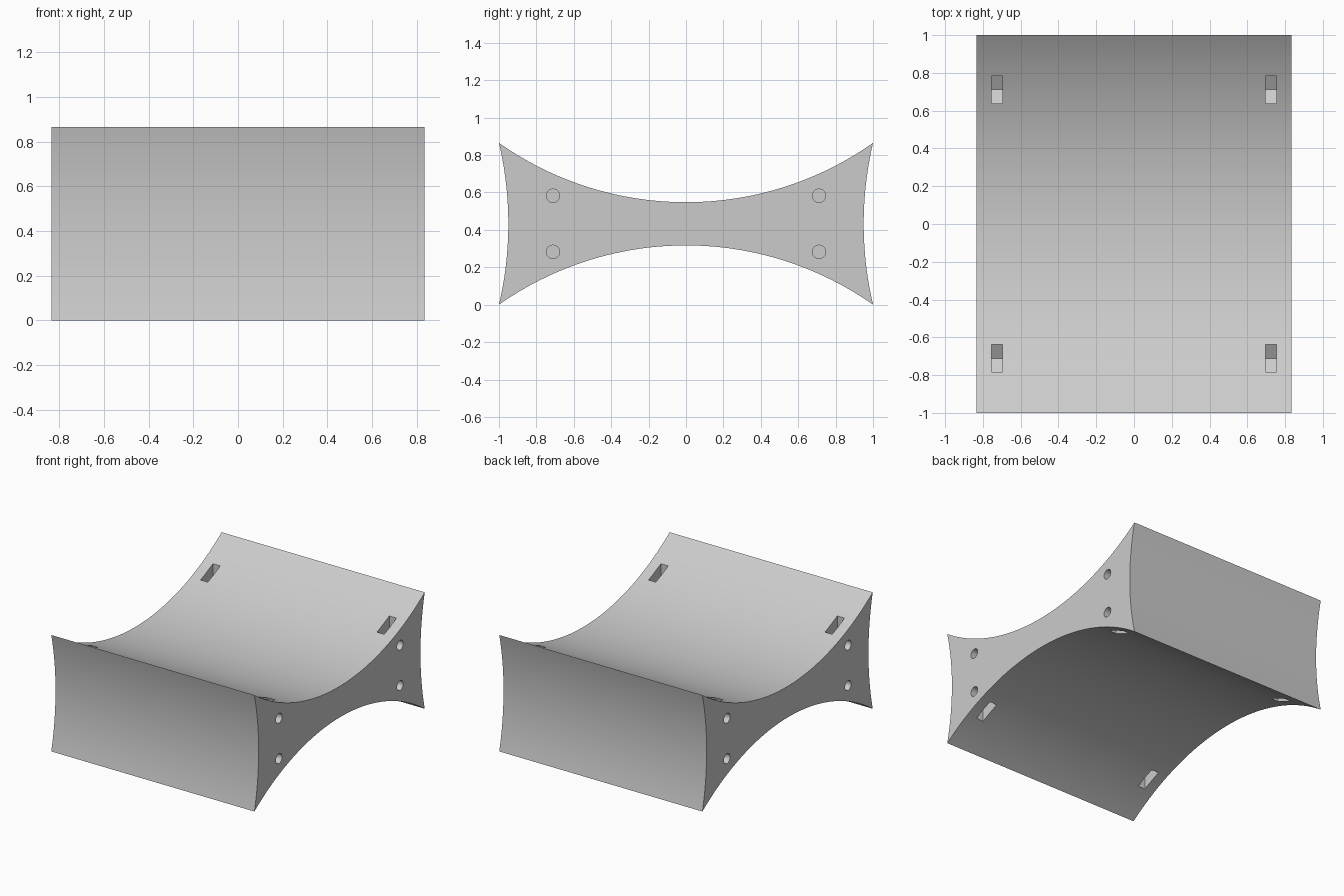
import bpy, bmesh, math
from mathutils import Vector

if "Cube" in bpy.data.objects:
    bpy.data.objects.remove(bpy.data.objects["Cube"])

HALF_X, HEIGHT = 0.835, 0.865
MID = HEIGHT / 2

grey = bpy.data.materials.new("plain grey")
grey.diffuse_color = (0.6, 0.6, 0.6, 1)
grey.use_nodes = True
grey.node_tree.nodes["Principled BSDF"].inputs["Base Color"].default_value = grey.diffuse_color


def arc(start, end, sag, n):
    """Points from start up to (not including) end, bowed to the left by sag."""
    a, b = Vector(start), Vector(end)
    half = (b - a).length / 2
    along = (b - a).normalized()
    left = Vector((-along.y, along.x))
    radius = (half * half + sag * sag) / (2 * sag)
    centre = (a + b) / 2 + left * (sag - radius)
    sweep = math.asin(half / radius)
    pts = []
    for i in range(n):
        t = -sweep + 2 * sweep * i / n
        pts.append(centre + radius * (along * math.sin(t) + left * math.cos(t)))
    return pts


def add_prism(bm, profile, x0, x1):
    """Extrude a (y, z) profile along x."""
    face = bm.faces.new([bm.verts.new((x0, p[0], p[1])) for p in profile])
    made = bmesh.ops.extrude_face_region(bm, geom=[face])["geom"]
    for v in made:
        if isinstance(v, bmesh.types.BMVert):
            v.co.x = x1


def make_object(name, bm):
    bmesh.ops.recalc_face_normals(bm, faces=bm.faces)
    mesh = bpy.data.meshes.new(name)
    bm.to_mesh(mesh)
    bm.free()
    mesh.materials.append(grey)
    obj = bpy.data.objects.new(name, mesh)
    bpy.context.collection.objects.link(obj)
    return obj


# Block with four hollowed sides
corners = [(-1, 0), (1, 0), (1, HEIGHT), (-1, HEIGHT)]
sags = [0.317, 0.05, 0.317, 0.05]
outline = []
for i in range(4):
    outline += arc(corners[i], corners[(i + 1) % 4], sags[i], 64 if i % 2 == 0 else 24)
bm = bmesh.new()
add_prism(bm, outline, -HALF_X, HALF_X)
block = make_object("concave_block", bm)

# Cutters: nut slots with pointed floors, and bolt holes in both ends
slots, holes = bmesh.new(), bmesh.new()
for sx in (-1, 1):
    for y in (-0.711, 0.711):
        for up in (-1, 1):
            z = MID + up * 0.15
            w = 0.0725
            slot = [(y - w, z + up * 0.6), (y - w, z - up * 0.042), (y, z - up * 0.084),
                    (y + w, z - up * 0.042), (y + w, z + up * 0.6)]
            add_prism(slots, slot, sx * 0.695, sx * 0.755)
            ring = [(y + 0.036 * math.cos(k * math.tau / 32),
                     z + 0.036 * math.sin(k * math.tau / 32)) for k in range(32)]
            add_prism(holes, ring, sx * 0.6, sx * 0.9)

bpy.context.view_layer.objects.active = block
for name, cutter_bm in (("nut_slot_cutter", slots), ("bolt_hole_cutter", holes)):
    cutter = make_object(name, cutter_bm)
    cutter.hide_render = True
    mod = block.modifiers.new(name, 'BOOLEAN')
    mod.operation, mod.solver, mod.object = 'DIFFERENCE', 'EXACT', cutter
    bpy.ops.object.modifier_apply(modifier=name)
    bpy.data.objects.remove(cutter)

block.select_set(True)
bpy.ops.object.shade_smooth_by_angle(angle=math.radians(30))
